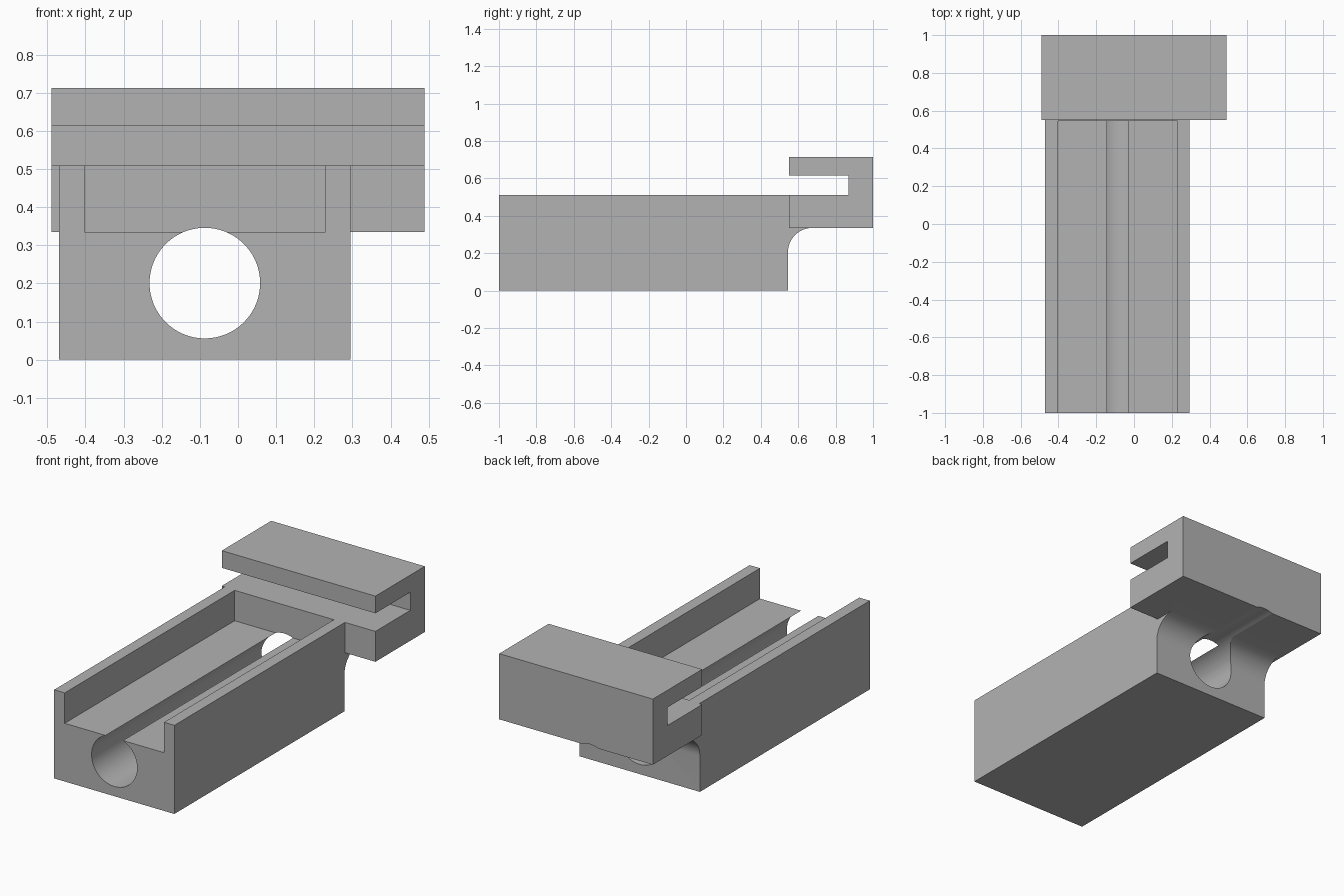
import bpy, bmesh, math
from mathutils import Matrix, Vector

cube = bpy.data.objects.get("Cube")
if cube:
    bpy.data.objects.remove(cube, do_unlink=True)

grey = bpy.data.materials.new("grey")
grey.use_nodes = True
colour = (0.45, 0.45, 0.45, 1)
grey.diffuse_color = colour
grey.node_tree.nodes["Principled BSDF"].inputs["Base Color"].default_value = colour


def make_object(name, bm):
    bmesh.ops.recalc_face_normals(bm, faces=bm.faces)
    mesh = bpy.data.meshes.new(name)
    bm.to_mesh(mesh)
    bm.free()
    obj = bpy.data.objects.new(name, mesh)
    mesh.materials.append(grey)
    bpy.context.collection.objects.link(obj)
    return obj


def extrude_profile(name, profile, x0, x1):
    """Extrude a side profile of (y, z) points along x."""
    bm = bmesh.new()
    face = bm.faces.new([bm.verts.new((x0, y, z)) for y, z in profile])
    geom = bmesh.ops.extrude_face_region(bm, geom=[face])["geom"]
    moved = [g for g in geom if isinstance(g, bmesh.types.BMVert)]
    bmesh.ops.translate(bm, verts=moved, vec=Vector((x1 - x0, 0, 0)))
    return make_object(name, bm)


def combine(target, other, operation):
    mod = target.modifiers.new(operation.title(), "BOOLEAN")
    mod.operation = operation
    mod.solver = "EXACT"
    mod.object = other
    bpy.context.view_layer.objects.active = target
    bpy.ops.object.modifier_apply(modifier=mod.name)
    bpy.data.objects.remove(other, do_unlink=True)


front, body_end, top, floor = -1.0, 0.545, 0.51, 0.335

# Block body with a concave fillet under the clip
radius = 0.13
fillet = []
for i in range(17):
    a = math.pi - i / 16 * math.pi / 2
    fillet.append((body_end + radius + radius * math.cos(a),
                   floor - radius + radius * math.sin(a)))
profile = [(front, 0), (body_end, 0)] + fillet + [(body_end + radius, top), (front, top)]
holder = extrude_profile("slotted_holder", profile, -0.47, 0.295)

# C-shaped clip across the back
lip, slot_back, slot_top, clip_top = 0.551, 0.868, 0.614, 0.713
clip = extrude_profile("clip", [
    (lip, floor), (1, floor), (1, clip_top), (lip, clip_top),
    (lip, slot_top), (slot_back, slot_top), (slot_back, top), (lip, top)],
    -0.489, 0.489)
combine(holder, clip, "UNION")

# Open channel along the top of the body
channel = extrude_profile("channel_cutter", [
    (front - 0.1, floor), (body_end, floor),
    (body_end, top + 0.05), (front - 0.1, top + 0.05)], -0.403, 0.229)
combine(holder, channel, "DIFFERENCE")

# Round bore running the full length
bm = bmesh.new()
bmesh.ops.create_cone(bm, cap_ends=True, segments=96, radius1=0.145, radius2=0.145, depth=2.4,
                      matrix=Matrix.Translation((-0.087, 0, 0.201)) @ Matrix.Rotation(math.pi / 2, 4, "X"))
combine(holder, make_object("bore_cutter", bm), "DIFFERENCE")

# Smooth curves, sharp corners
bpy.ops.object.select_all(action="DESELECT")
holder.select_set(True)
bpy.context.view_layer.objects.active = holder
bpy.ops.object.shade_smooth_by_angle(angle=math.radians(20))
